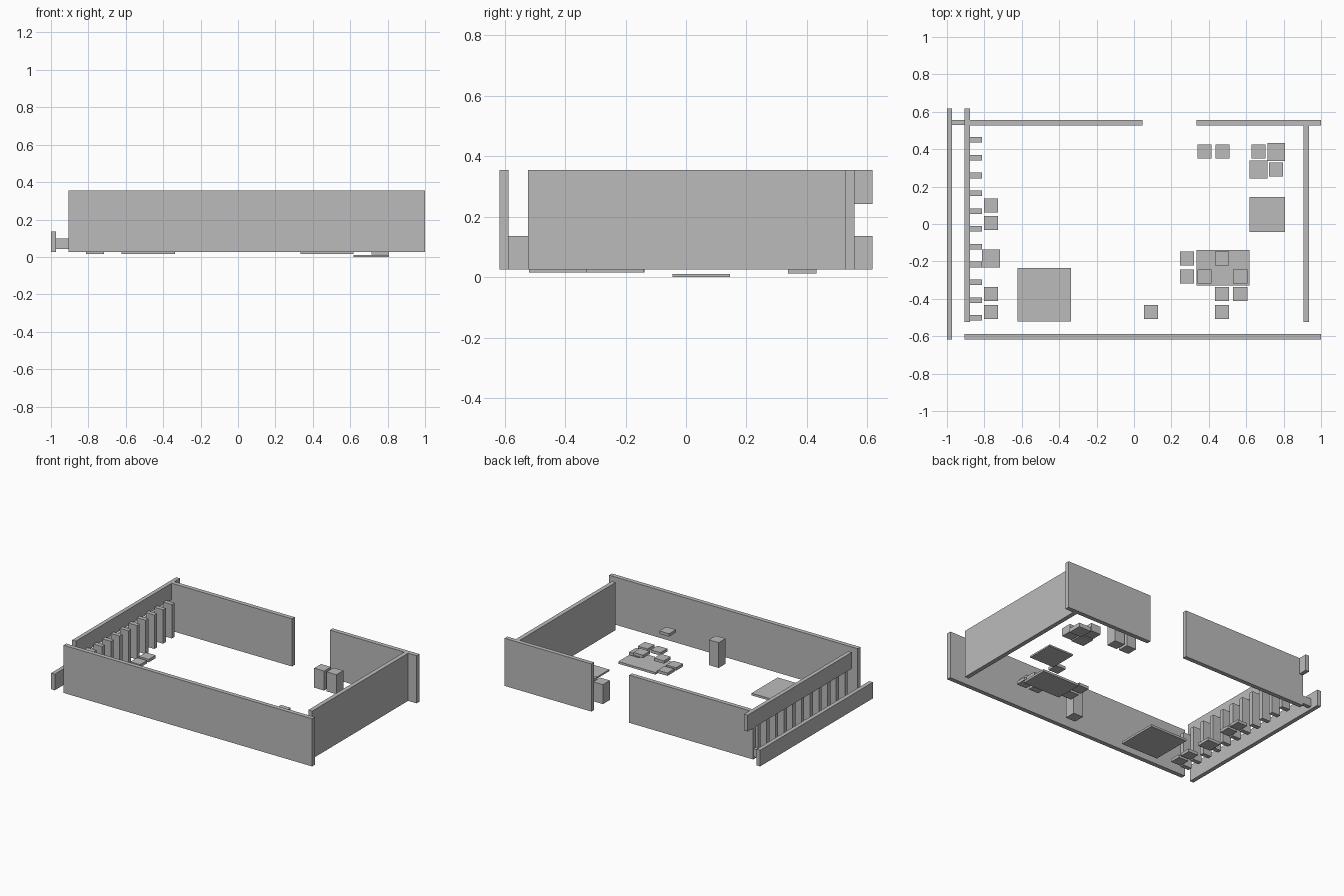
import bpy, bmesh

grey = bpy.data.materials.new("plain grey")
grey.diffuse_color = (0.5, 0.5, 0.5, 1)


def box(name, x0, x1, y0, y1, z0, z1):
    """Flat-sided box from its limits."""
    bm = bmesh.new()
    bmesh.ops.create_cube(bm, size=1)
    for v in bm.verts:
        v.co = (x1 if v.co.x > 0 else x0, y1 if v.co.y > 0 else y0, z1 if v.co.z > 0 else z0)
    me = bpy.data.meshes.new(name)
    bm.to_mesh(me)
    bm.free()
    me.materials.append(grey)
    ob = bpy.data.objects.new(name, me)
    bpy.context.collection.objects.link(ob)
    return ob


def block(name, x, y, size, z0, z1):
    """Square block from its centre and width."""
    h = size / 2
    return box(name, x - h, x + h, y - h, y + h, z0, z1)


# Enclosing walls
BASE, TOP = 0.025, 0.355
box("front_wall", -0.905, 1.0, -0.617, -0.587, BASE, TOP)
box("right_wall", 0.905, 0.935, -0.523, 0.53, BASE, TOP)
box("back_wall_left", -0.905, 0.045, 0.527, 0.557, BASE, TOP)
box("back_wall_right", 0.335, 1.0, 0.527, 0.557, BASE, TOP)

# Left side: low outer wall, raised beam, short tie and slats
box("outer_low_wall", -1.0, -0.972, -0.617, 0.617, BASE, 0.137)
box("upper_beam", -0.905, -0.877, -0.523, 0.617, 0.242, TOP)
box("wall_tie", -0.972, -0.812, 0.529, 0.555, 0.043, 0.098)
for i in range(11):
    y = -0.502 + 0.0952 * i
    box("slat", -0.877, -0.812, y - 0.015, y + 0.015, BASE, 0.26)

# Floor slabs
box("left_floor_slab", -0.622, -0.338, -0.52, -0.235, 0.015, 0.03)
box("right_floor_slab", 0.333, 0.617, -0.33, -0.14, 0.015, 0.03)
box("side_floor_slab", 0.618, 0.807, -0.044, 0.145, 0.0, 0.011)

# Upright posts
block("tall_post", 0.09, -0.47, 0.075, BASE, 0.2)
for x in (0.377, 0.472):
    block("back_post", x, 0.387, 0.075, BASE, 0.16)

# Low seats along the slats
for y in (0.1, 0.005, -0.375, -0.47):
    block("side_seat", -0.765, y, 0.075, BASE, 0.045)
block("side_table", -0.765, -0.185, 0.095, 0.015, 0.035)

# Small tiles around the right slab, each at its own level
for x, y, z in ((0.283, -0.185, 0.027), (0.283, -0.28, 0.027),
                (0.47, -0.185, 0.1), (0.377, -0.28, 0.05),
                (0.568, -0.28, 0.04), (0.568, -0.375, 0.045),
                (0.47, -0.375, 0.045), (0.47, -0.47, 0.14)):
    block("small_tile", x, y, 0.075, z, z + 0.02)

# Cluster of blocks in the back right corner
block("corner_block", 0.665, 0.387, 0.075, BASE, 0.08)
block("corner_block", 0.76, 0.385, 0.095, 0.012, 0.04)
block("corner_block", 0.665, 0.292, 0.095, BASE, 0.05)
block("corner_block", 0.76, 0.292, 0.075, BASE, 0.08)
